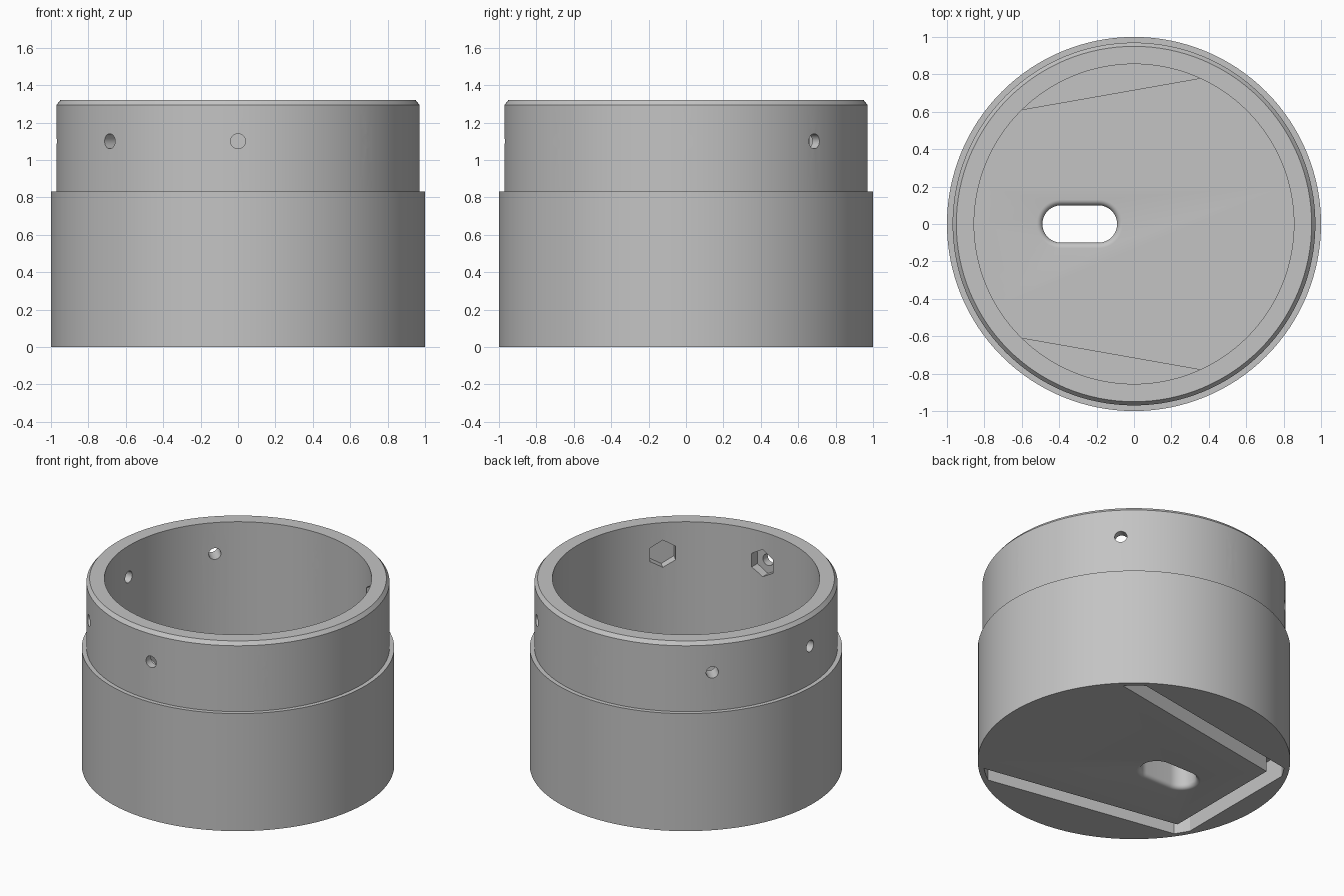
import bpy
import bmesh
from math import cos, sin, tan, pi, radians
from mathutils import Matrix

cube = bpy.data.objects.get("Cube")
if cube:
    bpy.data.objects.remove(cube, do_unlink=True)

SEGMENTS = 128
HOLE_Z = 1.1
INNER_R = 0.855
SIDE_FLOOR, MAIN_FLOOR = 0.12, 0.22

grey = bpy.data.materials.new("plain grey")
grey.use_nodes = True
colour = (0.55, 0.55, 0.55, 1)
grey.diffuse_color = colour
grey.node_tree.nodes["Principled BSDF"].inputs["Base Color"].default_value = colour


def make_object(name, bm):
    bmesh.ops.recalc_face_normals(bm, faces=bm.faces)
    mesh = bpy.data.meshes.new(name)
    bm.to_mesh(mesh)
    bm.free()
    mesh.materials.append(grey)
    obj = bpy.data.objects.new(name, mesh)
    bpy.context.collection.objects.link(obj)
    return obj


def loft(name, rings):
    """Closed solid through rings of equal point count."""
    bm = bmesh.new()
    loops = [[bm.verts.new(p) for p in ring] for ring in rings]
    n = len(loops[0])
    for a, b in zip(loops, loops[1:]):
        for i in range(n):
            j = (i + 1) % n
            bm.faces.new((a[i], a[j], b[j], b[i]))
    bm.faces.new(loops[0])
    bm.faces.new(loops[-1])
    return make_object(name, bm)


def circle(r, z, n=SEGMENTS):
    return [(r * cos(2 * pi * i / n), r * sin(2 * pi * i / n), z) for i in range(n)]


def prism(name, outline, z0, z1):
    return loft(name, [[(x, y, z) for x, y in outline] for z in (z0, z1)])


def radial_prism(name, radius, sides, r0, r1, angle):
    """Prism pointing outward through the wall at the hole height."""
    bm = bmesh.new()
    bmesh.ops.create_cone(bm, cap_ends=True, segments=sides, radius1=radius,
                          radius2=radius, depth=r1 - r0)
    # the cone's first corner ends up pointing straight up or down
    turn = Matrix.Rotation(angle, 4, 'Z') @ Matrix.Translation(((r0 + r1) / 2, 0, HOLE_Z))
    spin = Matrix.Rotation(pi / 2, 4, 'Y')
    first = min(v.co.y for v in bm.verts)
    align = Matrix.Rotation(pi / 2 if first > -radius * 0.99 else 0, 4, 'Z')
    tip = Matrix.Rotation(pi / 2, 4, 'X')
    bm.transform(turn @ tip @ spin @ align)
    return make_object(name, bm)


def combine(target, tool, operation):
    mod = target.modifiers.new(operation.title(), 'BOOLEAN')
    mod.object = tool
    mod.operation = operation
    mod.solver = 'EXACT'
    tool.hide_render = True
    bpy.context.view_layer.objects.active = target
    bpy.ops.object.modifier_apply(modifier=mod.name)
    bpy.data.objects.remove(tool, do_unlink=True)


def wedge(x_min, half_width):
    """Plan outline that widens ten degrees per side toward +x."""
    slope = tan(radians(10))
    near, far, x_max = half_width + slope * x_min, half_width + slope * 1.2, 1.2
    return [(x_min, -near), (x_max, -far), (x_max, far), (x_min, near)]


def stadium(r, z, n=24):
    """Slot outline around two end centres."""
    points = []
    for cx, start in ((-0.19, -pi / 2), (-0.39, pi / 2)):
        points += [(cx + r * cos(start + pi * i / n), r * sin(start + pi * i / n), z)
                   for i in range(n + 1)]
    return points


# stepped outer wall with chamfered rim and hollow interior
profile = [(1, 0), (1, 0.83), (0.97, 0.83), (0.97, 1.295), (0.95, 1.32),
           (INNER_R, 1.32), (INNER_R, SIDE_FLOOR)]
housing = loft("housing", [circle(r, z) for r, z in profile])

# raised middle of the floor
raised = prism("raised_floor", wedge(-0.88, 0.717), 0.05, MAIN_FLOOR)
combine(raised, loft("floor_limit", [circle(0.91, 0.02), circle(0.91, 0.4)]), 'INTERSECT')
combine(housing, raised, 'UNION')

# three-sided groove in the underside
groove = prism("groove", wedge(-0.85, 0.688), -0.1, 0.17)
combine(groove, prism("groove_core", wedge(-0.735, 0.573), -0.2, 0.3), 'DIFFERENCE')
combine(groove, loft("groove_limit", [circle(0.965, -0.3), circle(0.965, 0.4)]), 'INTERSECT')
combine(housing, groove, 'DIFFERENCE')

# slot with rounded edges above and below
fillet, slot_r = 0.03, 0.1
steps = [i * pi / 12 for i in range(7)]
rings = [(slot_r + fillet * (1 - sin(a)), fillet * (1 - cos(a))) for a in steps]
rings = [(slot_r + fillet, -0.05)] + rings
rings += [(r, MAIN_FLOOR - z) for r, z in reversed(rings)]
combine(housing, loft("slot", [stadium(r, z) for r, z in rings]), 'DIFFERENCE')

# eight screw holes with hexagonal nut pockets inside
for i in range(8):
    angle = i * pi / 4
    combine(housing, radial_prism("nut_pocket", 0.096, 6, 0.75, 0.915, angle), 'DIFFERENCE')
    combine(housing, radial_prism("screw_hole", 0.04, 32, 0.7, 1.1, angle), 'DIFFERENCE')

bpy.ops.object.select_all(action='DESELECT')
housing.select_set(True)
bpy.context.view_layer.objects.active = housing
bpy.ops.object.shade_smooth_by_angle(angle=radians(25))
